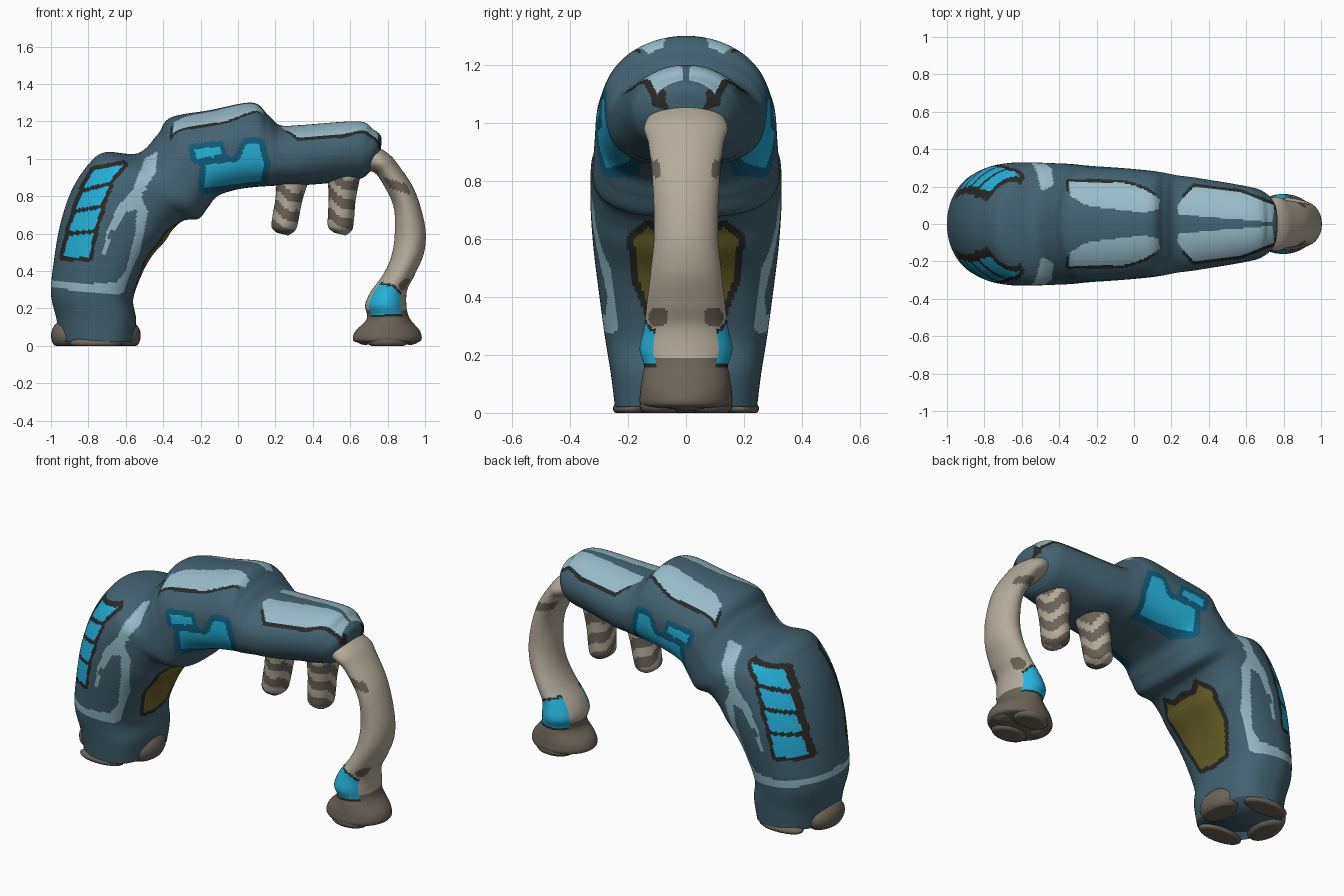
import bpy, bmesh, math

cube = bpy.data.objects.get("Cube")
if cube:
    bpy.data.objects.remove(cube)

# Flat colours
COLOURS = {
    "slate blue": (68, 99, 113), "pale blue": (151, 187, 199),
    "bright cyan": (36, 178, 218), "deep teal": (18, 92, 122),
    "near black": (42, 41, 40), "olive": (110, 101, 42),
    "warm tan": (180, 171, 155), "brown grey": (108, 100, 89),
}
NAMES = list(COLOURS)
SLATE, PALE, CYAN, TEAL, BLACK, OLIVE, TAN, BROWN = range(len(NAMES))
MATS = []
for name, rgb in COLOURS.items():
    lin = [((c / 255 + 0.055) / 1.055) ** 2.4 for c in rgb] + [1.0]
    m = bpy.data.materials.new(name)
    m.use_nodes = True
    m.diffuse_color = lin
    shader = m.node_tree.nodes["Principled BSDF"]
    shader.inputs["Base Color"].default_value = lin
    shader.inputs["Roughness"].default_value = 0.8
    MATS.append(m)


def catmull(a, b, c, d, t):
    return [q + 0.5 * t * (r - p + t * (2 * p - 5 * q + 4 * r - s + t * (3 * (q - r) + s - p)))
            for p, q, r, s in zip(a, b, c, d)]


def finish(name, bm, paint):
    """Colours each face with paint(centre, angle) and makes the object."""
    bmesh.ops.recalc_face_normals(bm, faces=bm.faces)
    angle = bm.faces.layers.float.get("angle")
    for f in bm.faces:
        f.smooth = True
        f.material_index = paint(f.calc_center_median(), f[angle] if angle else 0)
    if angle:
        bm.faces.layers.float.remove(angle)
    mesh = bpy.data.meshes.new(name)
    bm.to_mesh(mesh)
    bm.free()
    for m in MATS:
        mesh.materials.append(m)
    ob = bpy.data.objects.new(name, mesh)
    bpy.context.collection.objects.link(ob)


def loft(name, rings, paint, steps, sides, power=lambda x: 1.0):
    """Elliptical tube; ring = outer x, z, inner x, z, half width.
    A power below one makes the inner half boxier."""
    bm = bmesh.new()
    angle = bm.faces.layers.float.new("angle")
    pts = [rings[0], *rings, rings[-1]]
    path = [catmull(*pts[i:i + 4], k / steps) for i in range(len(rings) - 1) for k in range(steps)]
    path.append(rings[-1])
    loops = []
    for ox, oz, ix, iz, w in path:
        loop = []
        for j in range(sides):
            v = math.tau * j / sides
            c, s = math.cos(v), math.sin(v)
            if c < 0:
                e = power((ox + ix) / 2)
                c, s = -abs(c) ** e, math.copysign(abs(s) ** e, s)
            loop.append(bm.verts.new(((ox + ix + c * (ox - ix)) / 2, w * s,
                                      (oz + iz + c * (oz - iz)) / 2)))
        loops.append(loop)
    for a, b in zip(loops, loops[1:]):
        for j in range(sides):
            k = (j + 1) % sides
            f = bm.faces.new((a[j], a[k], b[k], b[j]))
            v = math.tau * (j + 0.5) / sides
            f[angle] = min(v, math.tau - v)
    bm.faces.new(loops[0])
    bm.faces.new(loops[-1])
    finish(name, bm, paint)


def distance(p, poly):
    """Signed distance to a polygon, negative inside."""
    inside, best = False, 9.0
    for (ax, ay), (bx, by) in zip(poly, poly[1:] + poly[:1]):
        ex, ey, px, py = bx - ax, by - ay, p[0] - ax, p[1] - ay
        t = max(0, min(1, (px * ex + py * ey) / (ex * ex + ey * ey)))
        best = min(best, math.hypot(px - t * ex, py - t * ey))
        if (ay > p[1]) != (by > p[1]) and px < ex * py / ey:
            inside = not inside
    return -best if inside else best


class Patch:
    """Painted area projected along one axis, limited to a range of ring angles.
    Its border starts at the angle rim."""
    def __init__(self, poly, fill, border=None, width=0.0, axes="xz", low=0.0, high=math.pi, rim=0.0):
        self.poly, self.fill, self.border, self.width = poly, fill, border, width
        self.axes, self.low, self.high, self.rim = axes, low, high, rim
        xs, ys = zip(*poly)
        self.box = min(xs) - width, max(xs) + width, min(ys) - width, max(ys) + width

    def test(self, c, v):
        if not self.low <= v <= self.high:
            return None
        p = [abs(c.y) if a == "y" else getattr(c, a) for a in self.axes]
        x0, x1, y0, y1 = self.box
        if not (x0 <= p[0] <= x1 and y0 <= p[1] <= y1):
            return None
        d = distance(p, self.poly)
        return self.fill if d < 0 else self.border if d < self.width and v > self.rim else None


def painter(patches, base):
    def paint(c, v):
        hits = [(p.test(c, v), p) for p in patches]
        for h, p in hits:
            if h == p.fill:
                return h
        return next((h for h, p in hits if h is not None), base)
    return paint


# Painted areas of the body
patches = [
    # pale back plates
    Patch([(-.35, .225), (-.05, .22), (.06, .185), (.14, .13), (.13, .08), (.05, .06), (-.26, .1), (-.34, .15)],
          PALE, BLACK, .016, "xy", high=1.3, rim=.6),
    Patch([(.23, .1), (.32, .2), (.57, .17), (.75, .1), (.74, .01), (.68, .015), (.24, .05)],
          PALE, BLACK, .016, "xy", high=1.3, rim=.6),
    # shoulder windows
    Patch([(-.17, .97), (0, .985), (.05, 1.08), (.11, 1.08), (.14, .97), (.12, .88), (-.18, .845)],
          CYAN, TEAL, .035, high=2.72),
    Patch([(-.235, 1.05), (-.1, 1.065), (-.09, 1.03), (-.13, 1.01), (-.22, 1.005)], CYAN, TEAL, .03),
    # pale band and forked stripe
    Patch([(-1.1, .37), (-.82, .33), (-.65, .34), (-.6, .4), (-.55, .6), (-.54, .73), (-.61, .71),
           (-.68, .6), (-.72, .48), (-.7, .62), (-.64, .75), (-.56, .84), (-.5, 1.0), (-.43, 1.04),
           (-.44, .93), (-.52, .8), (-.48, .72), (-.54, .42), (-.56, .31), (-.65, .27), (-.8, .29),
           (-1.1, .32)], PALE, high=2.3),
    # belly
    Patch([(-.1, .63), (.08, .61), (.13, .64), (.18, .6), (.16, .45), (.1, .3), (-.1, .27)],
          OLIVE, BLACK, .025, "yz", low=1.7),
]
# flank panels
left = [(-.77, .94), (-.83, .82), (-.87, .71), (-.905, .59), (-.935, .455)]
right = [(-.61, .97), (-.69, .855), (-.73, .735), (-.77, .6), (-.8, .45)]
for i in range(4):
    (ax, az), (bx, bz), (cx, cz), (dx, dz) = left[i], right[i], right[i + 1], left[i + 1]
    patches.append(Patch([(ax, az), (bx, bz), (cx, cz + .022), (dx, dz + .022)],
                         CYAN, BLACK, .022, low=.3))

# Arched body with the thick rear leg
loft("arched_body", [
    (-.95, .02, -.56, .02, .245), (-.97, .14, -.545, .14, .26), (-1, .28, -.56, .25, .28),
    (-.985, .45, -.515, .38, .3), (-.95, .65, -.46, .48, .318), (-.89, .83, -.39, .56, .328),
    (-.8, .97, -.35, .62, .33), (-.71, 1.035, -.29, .67, .327), (-.535, 1.03, -.21, .68, .322),
    (-.43, 1.13, -.16, .74, .315), (-.36, 1.22, -.11, .8, .31), (-.15, 1.26, -.01, .835, .3),
    (.075, 1.3, .1, .85, .285), (.16, 1.235, .18, .855, .272), (.225, 1.18, .24, .86, .26),
    (.33, 1.18, .36, .86, .245), (.64, 1.2, .58, .88, .2), (.72, 1.16, .67, .9, .17),
    (.765, 1.12, .72, .95, .12), (.765, 1.06, .755, 1.0, .05),
], painter(patches, SLATE), 14, 200, lambda x: .7 + .3 * max(0, min(1, (x - .15) / .35)))

# Trunk with its cyan ankle and foot
ankle = Patch([(.66, .18), (.69, .29), (.76, .33), (.83, .315), (.9, .24), (.89, .17), (.69, .165)],
              CYAN, BLACK, .012, low=.75, high=2.5)


def trunk_paint(c, v):
    hit = ankle.test(c, v)
    if hit is not None:
        return hit
    spot = math.hypot(abs(c.y) - .095, c.z - .33) < .035 and v < 1.2
    ring = abs(c.z - .87 + .3 * (c.x - .8)) < .025 and abs(v - 1.6) < .75
    return BROWN if c.z < .19 or spot or ring else TAN


loft("trunk", [
    (.7, 1.09, .68, .93, .13), (.8, 1.03, .72, .93, .145), (.855, .97, .76, .89, .13),
    (.945, .83, .83, .75, .115), (1, .64, .838, .6, .11), (.995, .5, .82, .48, .122),
    (.945, .38, .775, .38, .135), (.905, .3, .71, .29, .145), (.9, .22, .68, .22, .16),
    (.91, .165, .69, .165, .145), (.93, .13, .68, .13, .15), (.975, .075, .625, .075, .158),
    (.975, .025, .62, .025, .155), (.9, .015, .7, .015, .1),
], trunk_paint, 10, 80)


# Two short hanging legs
def mottled(c, v):
    return BROWN if math.sin(c.z * 55 + c.x * 30 + 2 * math.sin(c.y * 30)) > -.15 else TAN


for name, x, lean in (("hanging_leg_rear", .295, .055), ("hanging_leg_front", .565, .02)):
    rings = []
    for z, r, w in ((.9, .088, .11), (.78, .072, .095), (.68, .07, .09), (.62, .064, .08), (.59, .03, .04)):
        mid = x - lean * (.9 - z) / .3
        rings.append((mid + r, z, mid - r, z + .015, w))
    loft(name, rings, mottled, 8, 48)


# Toes around both feet
def toe(name, centre, size):
    bm = bmesh.new()
    bmesh.ops.create_uvsphere(bm, u_segments=24, v_segments=14, radius=1)
    for v in bm.verts:
        v.co = [c + s * k for c, s, k in zip(centre, size, v.co)]
        v.co.z = max(v.co.z, 0)
    finish(name, bm, lambda c, v: BROWN)


for side, s in (("right", -1), ("left", 1)):
    toe("rear_foot_side_toe_" + side, (-.76, .19 * s, .015), (.14, .062, .033))
    toe("trunk_foot_side_toe_" + side, (.8, .09 * s, .025), (.11, .07, .045))
    toe("rear_foot_end_toe_" + side, (-.76 + .16 * s, 0, .055), (.08, .14, .085))
    toe("trunk_foot_end_toe_" + side, (.8 + .12 * s, 0, .055), (.06, .08, .05))
